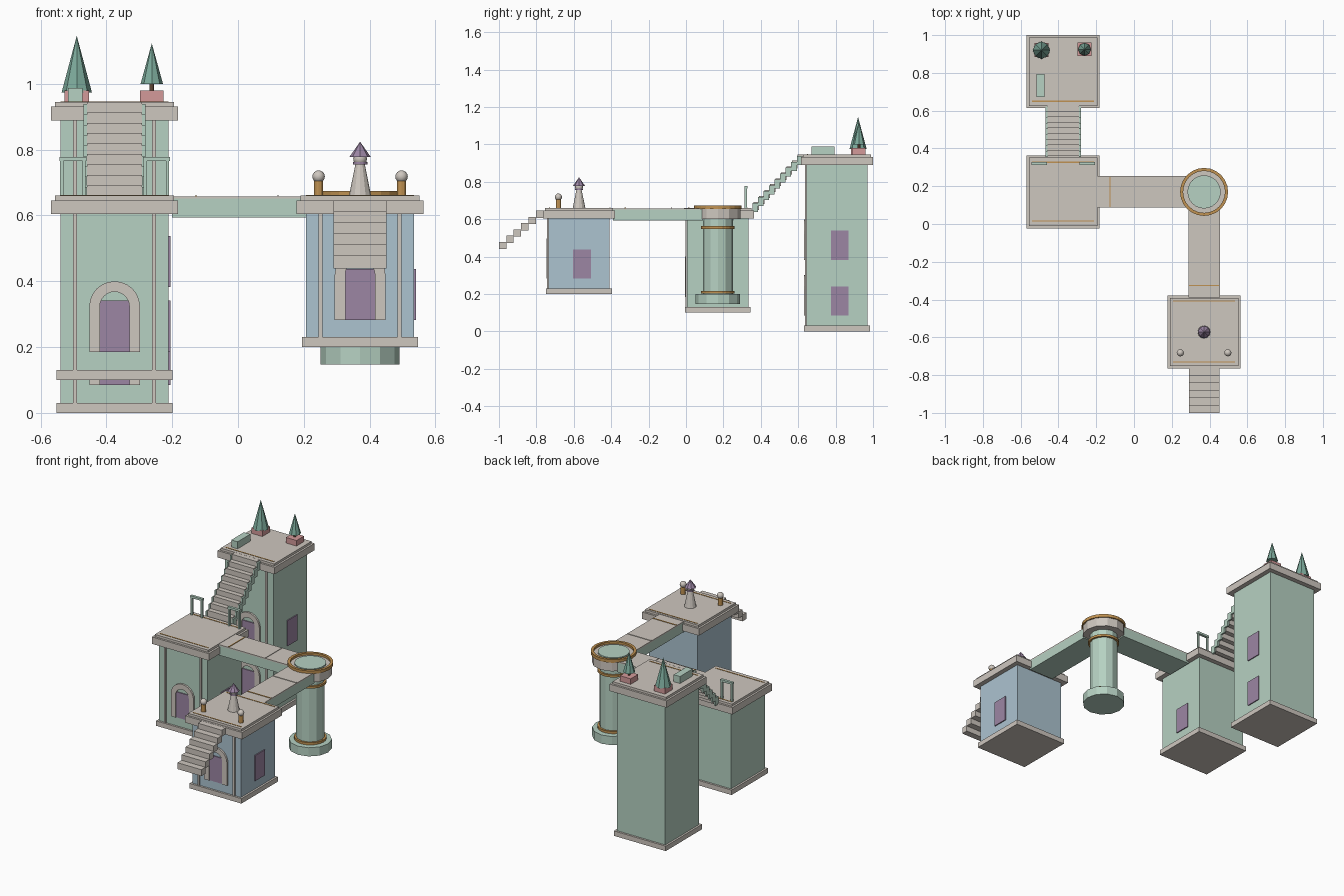
import bpy, bmesh, math
from mathutils import Matrix

if "Cube" in bpy.data.objects:
    bpy.data.objects.remove(bpy.data.objects["Cube"])


def material(name, r, g, b):
    def lin(c):
        c /= 255
        return c / 12.92 if c <= 0.04045 else ((c + 0.055) / 1.055) ** 2.4
    m = bpy.data.materials.new(name)
    m.diffuse_color = (lin(r), lin(g), lin(b), 1)
    m.use_nodes = True
    m.node_tree.nodes["Principled BSDF"].inputs["Base Color"].default_value = m.diffuse_color
    return m


STONE = material("warm_stone", 206, 199, 191)
GREEN = material("pale_green", 182, 209, 194)
BLUE = material("pale_blue", 172, 195, 208)
PURPLE = material("muted_purple", 156, 134, 164)
LEAF = material("leaf_green", 124, 170, 155)
PINK = material("pink_clay", 212, 154, 154)
GOLD = material("old_gold", 192, 146, 82)
BROWN = material("bark_brown", 122, 92, 70)


def finish(name, bm, mat, smooth=False):
    bmesh.ops.recalc_face_normals(bm, faces=bm.faces)
    me = bpy.data.meshes.new(name)
    bm.to_mesh(me)
    bm.free()
    for p in me.polygons:
        p.use_smooth = smooth
    me.materials.append(mat)
    ob = bpy.data.objects.new(name, me)
    bpy.context.collection.objects.link(ob)
    return ob


def add_box(bm, x0, x1, y0, y1, z0, z1):
    m = Matrix.Translation(((x0 + x1) / 2, (y0 + y1) / 2, (z0 + z1) / 2))
    m = m @ Matrix.Diagonal((x1 - x0, y1 - y0, z1 - z0, 1))
    bmesh.ops.create_cube(bm, size=1, matrix=m)


def box(name, mat, *spans):
    bm = bmesh.new()
    add_box(bm, *spans)
    return finish(name, bm, mat)


def slab(name, mat, cx, cy, half, z0, z1):
    return box(name, mat, cx - half, cx + half, cy - half, cy + half, z0, z1)


def cone(name, mat, cx, cy, r0, r1, z0, z1, sides=12):
    bm = bmesh.new()
    bmesh.ops.create_cone(bm, cap_ends=True, segments=sides, radius1=r0, radius2=r1, depth=z1 - z0,
                          matrix=Matrix.Translation((cx, cy, (z0 + z1) / 2)))
    return finish(name, bm, mat)


def ball(name, mat, cx, cy, cz, r):
    bm = bmesh.new()
    bmesh.ops.create_uvsphere(bm, u_segments=12, v_segments=8, radius=r,
                              matrix=Matrix.Translation((cx, cy, cz)))
    return finish(name, bm, mat, True)


def ring(name, mat, cx, cy, r_in, r_out, z0, z1, sides=24):
    # flat band with a rectangular section
    bm = bmesh.new()
    loops = []
    for i in range(sides):
        a = 2 * math.pi * i / sides
        loops.append([bm.verts.new((cx + r * math.cos(a), cy + r * math.sin(a), z))
                      for r, z in ((r_in, z0), (r_out, z0), (r_out, z1), (r_in, z1))])
    for i in range(sides):
        a, b = loops[i], loops[(i + 1) % sides]
        for k in range(4):
            bm.faces.new((a[k], a[(k + 1) % 4], b[(k + 1) % 4], b[k]))
    return finish(name, bm, mat)


def arch_door(cx, wall_y, z):
    # purple leaf with an arched stone surround
    box("door_leaf", PURPLE, cx - 0.045, cx + 0.045, wall_y - 0.006, wall_y + 0.004, z, z + 0.156)
    bm = bmesh.new()

    def outline(r):
        arc = [(r * math.cos(math.pi * i / 12), 0.138 + r * math.sin(math.pi * i / 12)) for i in range(13)]
        return [(r, 0)] + arc + [(-r, 0)]
    rows = []
    for (xo, zo), (xi, zi) in zip(outline(0.077), outline(0.045)):
        rows.append([bm.verts.new((cx + x, wall_y + y, z + h)) for x, y, h in
                     ((xo, 0.004, zo), (xo, -0.011, zo), (xi, -0.011, zi), (xi, 0.004, zi))])
    for a, b in zip(rows, rows[1:]):
        for k in range(4):
            bm.faces.new((a[k], a[(k + 1) % 4], b[(k + 1) % 4], b[k]))
    bm.faces.new(rows[0])
    bm.faces.new(rows[-1])
    finish("door_arch", bm, STONE)


def tower(name, wall, cx, cy, z0, z1, floors, trim_offsets):
    half = 0.164
    slab(name + "_base", STONE, cx, cy, 0.176, z0, z0 + 0.03)
    slab(name + "_walls", wall, cx, cy, half, z0 + 0.02, z1 - 0.05)
    slab(name + "_cornice", STONE, cx, cy, 0.193, z1 - 0.056, z1 - 0.014)
    slab(name + "_roof_deck", STONE, cx, cy, 0.181, z1 - 0.014, z1)
    front = cy - half
    for s in (-1, 1):
        x = cx + s * 0.12
        box(name + "_pilaster", STONE, x - 0.006, x + 0.006, front - 0.008, front + 0.004,
            z0 + 0.03, z1 - 0.056)
    for f in floors:
        arch_door(cx, front, z0 + f)
        box(name + "_side_window", PURPLE, cx + half - 0.004, cx + half + 0.006,
            cy - 0.033, cy + 0.063, z0 + f, z0 + f + 0.156)
    for d in trim_offsets:
        box(name + "_gold_trim", GOLD, cx - half, cx + half, cy + d - 0.003, cy + d + 0.003,
            z1 - 0.002, z1 + 0.002)


def stairs(name, mat, x0, x1, y0, y1, z0, z1, n, thick):
    bm = bmesh.new()
    dy, dz = (y1 - y0) / n, (z1 - z0) / n
    for i in range(n):
        top = z0 + (i + 1) * dz
        add_box(bm, x0, x1, y0 + i * dy, y0 + (i + 1) * dy, top - thick, top)
    finish(name, bm, mat)


AX, AY, BY = -0.375, 0.807, 0.17
CX, CY = 0.371, -0.572

# three towers
tower("tall_tower", GREEN, AX, AY, 0.0, 0.945, (0.085, 0.382), (-0.157,))
tower("middle_tower", GREEN, AX, BY, 0.10, 0.66, (0.085,), (-0.155, 0.157))
tower("blue_tower", BLUE, CX, CY, 0.20, 0.66, (0.082,), (-0.158, 0.165))

# stairs, the upper flight with stepped side strings
stairs("upper_stairs", STONE, AX - 0.084, AX + 0.084, 0.36, 0.625, 0.66, 0.945, 9, 0.042)
for s in (-1, 1):
    x = AX + s * 0.089
    stairs("stair_string", GREEN, x - 0.005, x + 0.005, 0.355, 0.622, 0.655, 0.938, 9, 0.048)
stairs("lower_stairs", STONE, CX - 0.081, CX + 0.081, -1.0, -0.763, 0.445, 0.645, 6, 0.039)

# bridges with paving and joint strips
box("side_bridge", GREEN, -0.2, 0.29, BY - 0.083, BY + 0.083, 0.593, 0.651)
box("side_bridge_paving", STONE, -0.2, 0.29, BY - 0.083, BY + 0.083, 0.651, 0.658)
box("front_bridge", GREEN, CX - 0.083, CX + 0.083, -0.39, 0.09, 0.593, 0.651)
box("front_bridge_paving", STONE, CX - 0.083, CX + 0.083, -0.39, 0.09, 0.651, 0.658)
for x, mat in ((-0.127, GOLD), (0.122, STONE)):
    box("bridge_joint", mat, x - 0.003, x + 0.003, BY - 0.08, BY + 0.08, 0.656, 0.661)
for y, mat in ((-0.325, GOLD), (-0.078, STONE)):
    box("bridge_joint", mat, CX - 0.08, CX + 0.08, y - 0.003, y + 0.003, 0.656, 0.661)

# round column at the bridge corner
cone("column_foot", GREEN, CX, BY, 0.12, 0.12, 0.147, 0.20)
cone("column_shaft", GREEN, CX, BY, 0.08, 0.08, 0.19, 0.61)
ring("column_lower_band", GOLD, CX, BY, 0.07, 0.09, 0.203, 0.217)
ring("column_upper_band", GOLD, CX, BY, 0.07, 0.09, 0.548, 0.562)
cone("column_cap", STONE, CX, BY, 0.122, 0.122, 0.60, 0.66)
ring("column_top_rim", GOLD, CX, BY, 0.111, 0.127, 0.655, 0.674)
cone("column_top_disc", GREEN, CX, BY, 0.088, 0.088, 0.655, 0.668, 24)

# railing frames at the foot of the upper stairs
for s in (-1, 1):
    x = AX + s * 0.127
    bm = bmesh.new()
    for t in (-1, 1):
        px = x + t * 0.034
        add_box(bm, px - 0.005, px + 0.005, 0.314, 0.326, 0.655, 0.77)
    add_box(bm, x - 0.041, x + 0.041, 0.312, 0.328, 0.765, 0.778)
    finish("railing", bm, GREEN)

# roof planting
box("planter_bench", GREEN, -0.516, -0.473, 0.672, 0.795, 0.943, 0.988)
for x, y, pot, r, z0, z1 in ((-0.49, 0.92, 0.037, 0.046, 0.974, 1.146), (-0.262, 0.925, 0.036, 0.034, 1.0, 1.123)):
    slab("tree_pot", PINK, x, y, pot, 0.943, 0.979)
    cone("tree_trunk", BROWN, x, y, 0.007, 0.007, 0.97, z0 + 0.01, 8)
    cone("tree_crown", LEAF, x, y, r, 0.0, z0, z1, 8)

# spire and lamp posts on the blue tower
cone("spire_body", STONE, CX, CY, 0.034, 0.014, 0.658, 0.757)
cone("spire_collar", PURPLE, CX, CY, 0.022, 0.022, 0.755, 0.763)
ball("spire_ball", STONE, CX, CY, 0.772, 0.021)
cone("spire_cap", PURPLE, CX, CY, 0.033, 0.0, 0.777, 0.824, 8)
for s in (-1, 1):
    cone("lamp_post", GOLD, CX + s * 0.126, -0.682, 0.014, 0.014, 0.658, 0.707)
    ball("lamp_ball", STONE, CX + s * 0.126, -0.682, 0.718, 0.019)
